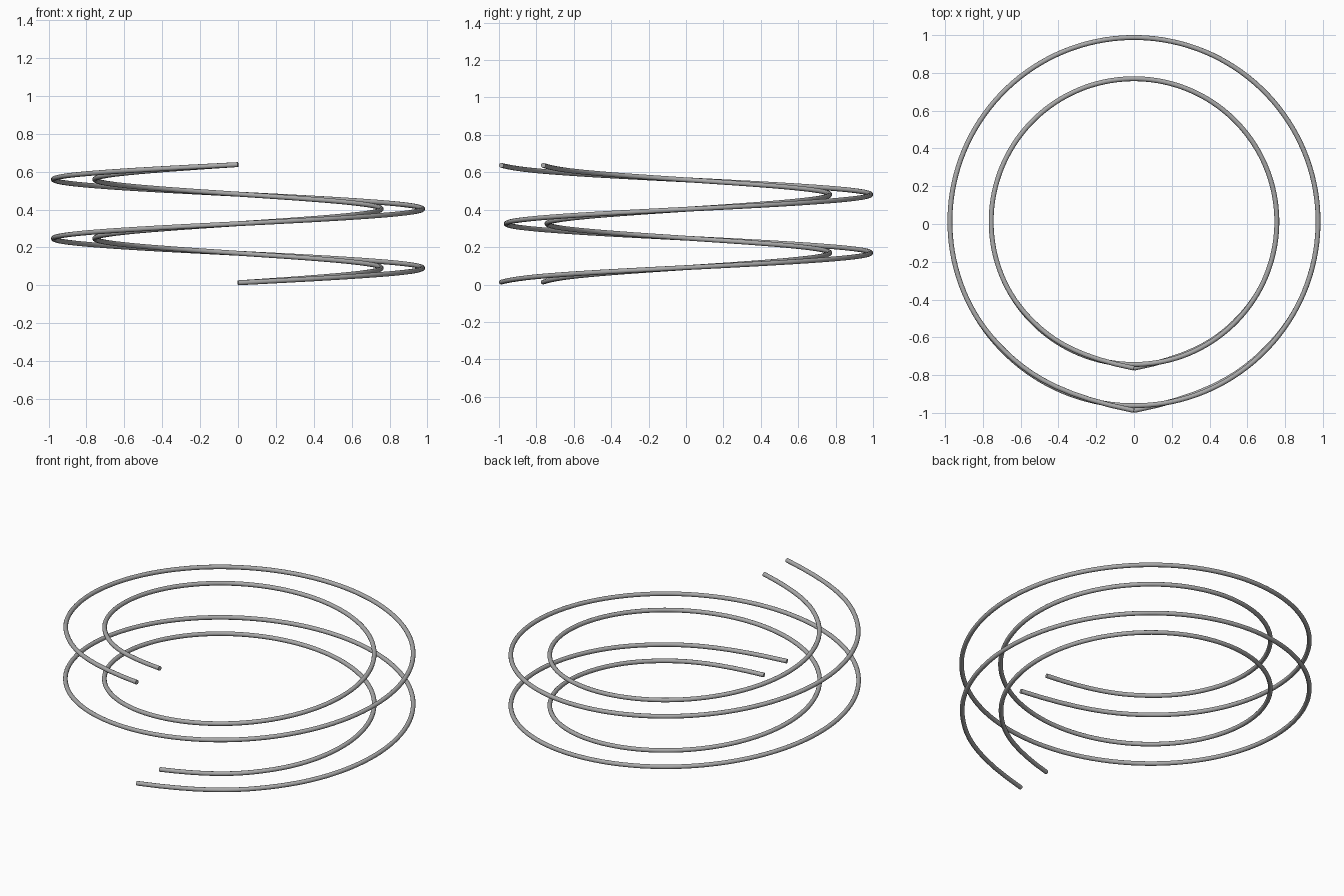
import bpy
import math

if "Cube" in bpy.data.objects:
    bpy.data.objects.remove(bpy.data.objects["Cube"])

TUBE = 0.013      # wire radius
PITCH = 0.312     # rise per turn
TURNS = 2
STEPS = 16        # control points per turn
Y_SHIFT = 0.0127  # centres the coil on y = 0

grey = bpy.data.materials.new("wire grey")
grey.diffuse_color = (0.4, 0.4, 0.4, 1)
grey.use_nodes = True
grey.node_tree.nodes["Principled BSDF"].inputs["Base Color"].default_value = grey.diffuse_color


def coil(name, radius):
    # Helical wire: clamped spline starting at the front, rising anticlockwise
    curve = bpy.data.curves.new(name, 'CURVE')
    curve.dimensions = '3D'
    curve.bevel_depth = TUBE
    curve.bevel_resolution = 4
    curve.use_fill_caps = True
    spline = curve.splines.new('NURBS')
    count = TURNS * STEPS + 1
    spline.points.add(count - 1)
    for i, point in enumerate(spline.points):
        a = 2 * math.pi * i / STEPS
        point.co = (radius * math.sin(a), Y_SHIFT - radius * math.cos(a),
                    TUBE + PITCH * i / STEPS, 1)
    spline.order_u = 4
    spline.use_endpoint_u = True
    spline.resolution_u = 8
    curve.materials.append(grey)
    obj = bpy.data.objects.new(name, curve)
    bpy.context.collection.objects.link(obj)

    # Turn into a smooth mesh with sharp end caps
    bpy.ops.object.select_all(action='DESELECT')
    obj.select_set(True)
    bpy.context.view_layer.objects.active = obj
    bpy.ops.object.convert(target='MESH')
    bpy.ops.object.shade_smooth_by_angle(angle=math.radians(50))


coil("outer_coil", 1.0)
coil("inner_coil", 0.776)
